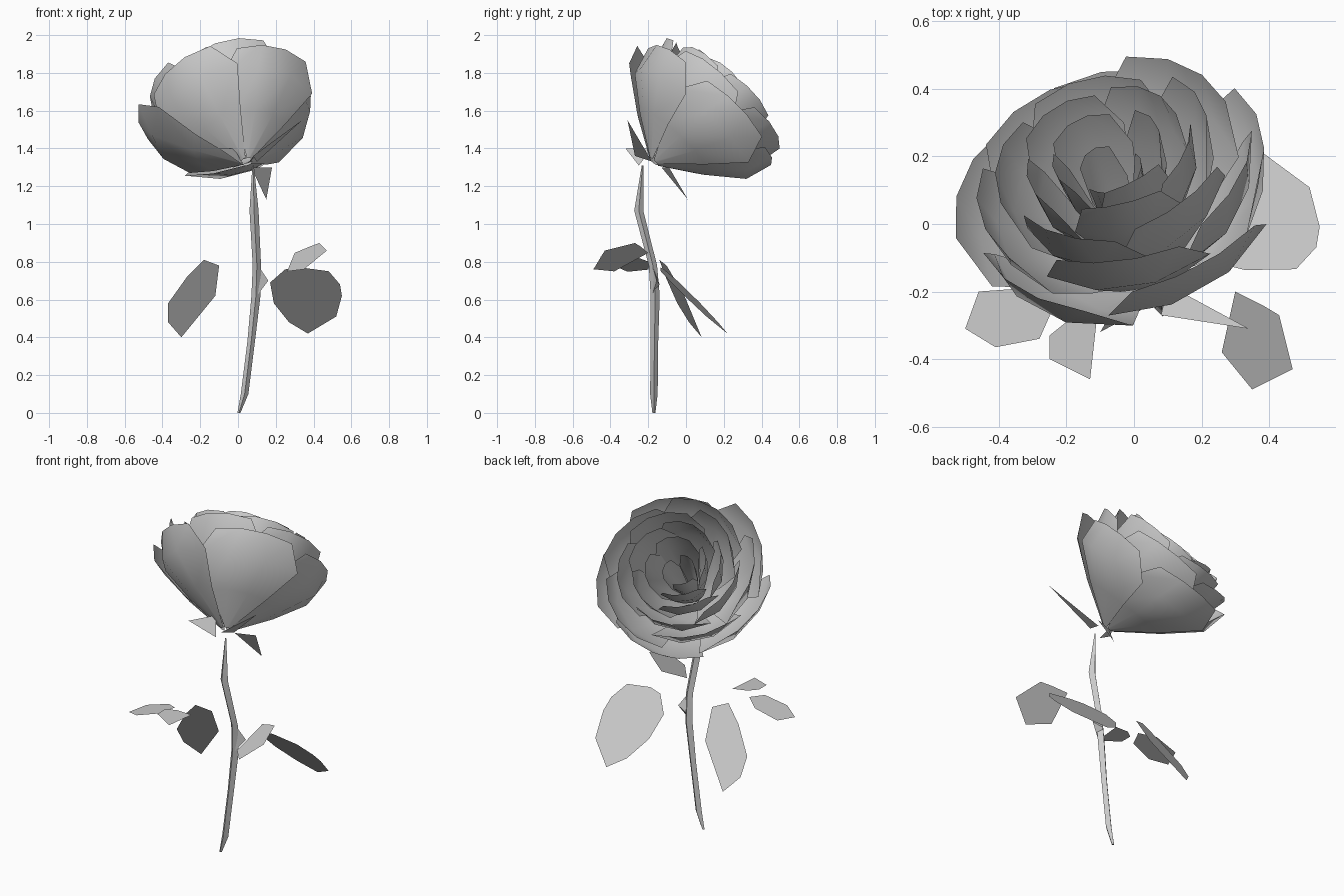
import bpy, math, random
from mathutils import Vector

if "Cube" in bpy.data.objects:
    bpy.data.objects.remove(bpy.data.objects["Cube"])

random.seed(4)


def make(name, verts, faces, smooth=True):
    me = bpy.data.meshes.new(name)
    me.from_pydata([tuple(v) for v in verts], [], faces)
    me.update()
    ob = bpy.data.objects.new(name, me)
    bpy.context.collection.objects.link(ob)
    if smooth:
        bpy.ops.object.select_all(action='DESELECT')
        ob.select_set(True)
        bpy.context.view_layer.objects.active = ob
        bpy.ops.object.shade_smooth_by_angle(angle=math.radians(40))
    return ob


# Flower frame: the head leans back (+y) and slightly left
BASE = Vector((0.045, -0.17, 1.33))
AXIS = Vector((-0.22, 0.66, 0.70)).normalized()
E1 = (Vector((1, 0, 0)) - AXIS * AXIS.x).normalized()
E2 = AXIS.cross(E1)


def petal(name, phi, half, profile):
    # fan-shaped sheet; one edge tucks inside its neighbour
    verts, faces, cols = [], [], 4
    widths = (0.7, 0.95, 1.0, 0.66)
    jr, jh = random.uniform(0.97, 1.03), random.uniform(0.96, 1.01)
    for i, (r, h) in enumerate(profile):
        for j in range(cols):
            s = -1 + 2 * j / (cols - 1)
            a = math.radians(phi + s * half * widths[i])
            rr = r * jr * (1 + 0.05 * s)
            hh = h * jh - (0.02 * abs(s) if i == 3 else 0)
            verts.append(BASE + AXIS * hh + (E1 * math.cos(a) + E2 * math.sin(a)) * rr)
    for i in range(len(profile) - 1):
        for j in range(cols - 1):
            k = i * cols + j
            faces.append((k, k + 1, k + cols + 1, k + cols))
    make(name, verts, faces)


# Petal layers: count, start angle, half width, (radius, height) profile
layers = [
    ("outer_petal", 5, 18, 41, [(0.03, 0.0), (0.25, 0.15), (0.43, 0.30), (0.47, 0.45)]),
    ("second_petal", 5, 52, 42, [(0.03, 0.02), (0.22, 0.19), (0.38, 0.37), (0.41, 0.53)]),
    ("third_petal", 5, 25, 44, [(0.02, 0.04), (0.18, 0.22), (0.31, 0.42), (0.33, 0.58)]),
    ("fourth_petal", 5, 60, 44, [(0.02, 0.06), (0.14, 0.25), (0.24, 0.46), (0.25, 0.61)]),
    ("inner_petal", 4, 30, 50, [(0.02, 0.07), (0.10, 0.27), (0.16, 0.46), (0.17, 0.60)]),
    ("heart_petal", 3, 10, 58, [(0.01, 0.08), (0.05, 0.24), (0.08, 0.38), (0.09, 0.52)]),
]
for name, n, start, half, prof in layers:
    for k in range(n):
        petal(f"{name}_{k + 1}", start + 360 * k / n + random.uniform(-5, 5), half, prof)

# Sepals below the head
sepals = [
    [(0.07, -0.13, 1.30), (0.18, -0.09, 1.30), (0.15, 0.01, 1.13)],
    [(0.10, -0.18, 1.33), (0.34, -0.31, 1.55), (0.08, -0.27, 1.36)],
    [(-0.02, -0.18, 1.40), (-0.10, -0.32, 1.40), (0.03, -0.25, 1.31)],
]
for k, pts in enumerate(sepals):
    make(f"sepal_{k + 1}", pts, [(0, 1, 2)], False)

# Stem: four-sided tube with tapered ends
path = [(0.005, -0.17, 0.0, 0.008), (0.035, -0.17, 0.10, 0.02), (0.07, -0.167, 0.38, 0.02),
        (0.095, -0.163, 0.62, 0.024), (0.10, -0.175, 0.78, 0.022),
        (0.085, -0.25, 1.07, 0.024), (0.08, -0.23, 1.31, 0.004)]
verts, faces = [], []
for x, y, z, r in path:
    for j in range(4):
        a = math.pi / 2 * j
        verts.append((x + r * math.cos(a), y + r * math.sin(a), z))
for i in range(len(path) - 1):
    for j in range(4):
        k, l = i * 4 + j, i * 4 + (j + 1) % 4
        faces.append((k, l, l + 4, k + 4))
faces += [(3, 2, 1, 0), tuple(range(len(verts) - 4, len(verts)))]
make("stem", verts, faces)

# Thorn on the right of the stem
make("thorn", [(0.10, -0.18, 0.79), (0.10, -0.18, 0.62), (0.10, -0.14, 0.68), (0.16, -0.155, 0.70)],
     [(0, 1, 3), (1, 2, 3), (2, 0, 3)], False)


def leaf(name, outline, place):
    n = len(outline)
    make(name, [place(u, v) for u, v in outline], [tuple(range(n))], False)


# Drooping leaves: outlines in the front view, with a slight sideways twist
leaf("right_leaf", [(0.17, 0.69), (0.25, 0.76), (0.33, 0.77), (0.48, 0.75), (0.54, 0.68),
                    (0.55, 0.62), (0.52, 0.51), (0.37, 0.42), (0.27, 0.48), (0.19, 0.58)],
     lambda x, z: (x, -0.14 + (0.77 - z) * 1.03 - 0.12 * (x - 0.36), z))
leaf("left_leaf", [(-0.18, 0.81), (-0.10, 0.78), (-0.12, 0.62), (-0.30, 0.40),
                   (-0.37, 0.48), (-0.37, 0.58), (-0.27, 0.72)],
     lambda x, z: (x, -0.15 + (0.80 - z) * 0.62 + 0.25 * (x + 0.24), z))

# Flatter leaves: outlines in the top view
leaf("left_flat_leaf", [(-0.46, -0.20), (-0.50, -0.31), (-0.41, -0.365), (-0.28, -0.34),
                        (-0.24, -0.25), (-0.32, -0.19)],
     lambda x, y: (x, y, 0.82 + 0.28 * (x + 0.24)))
leaf("left_small_leaf", [(-0.25, -0.33), (-0.20, -0.29), (-0.11, -0.28), (-0.13, -0.46), (-0.25, -0.40)],
     lambda x, y: (x, y, 0.83 - 0.1 * (x + 0.18)))
leaf("right_flat_leaf", [(0.30, -0.20), (0.38, -0.24), (0.43, -0.27), (0.47, -0.43),
                         (0.35, -0.49), (0.26, -0.38)],
     lambda x, y: (x, y, 0.742 + 0.62 * x + 0.405 * y))
